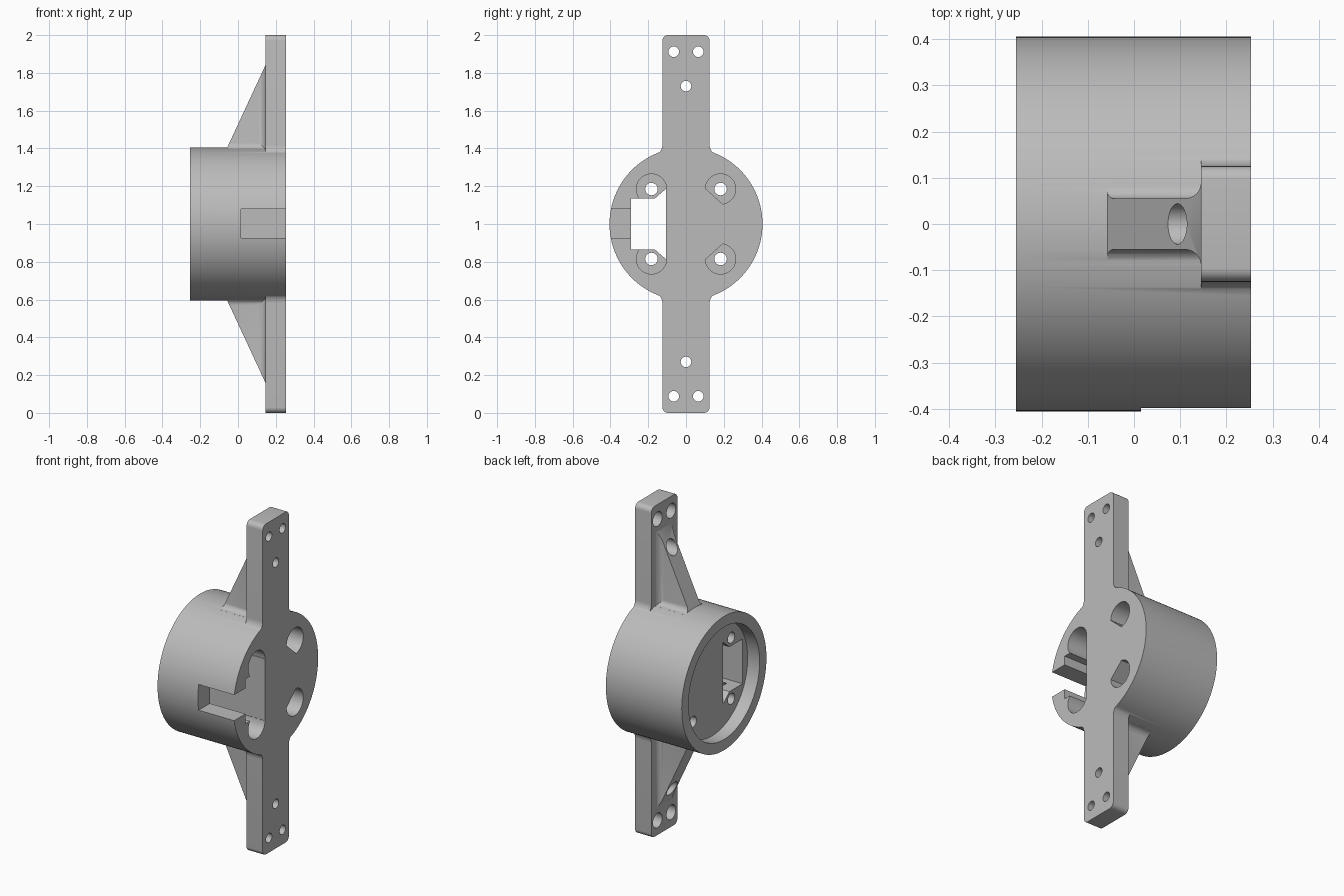
import bpy, bmesh
from math import sin, cos, pi, radians

cube = bpy.data.objects.get("Cube")
if cube:
    bpy.data.objects.remove(cube, do_unlink=True)

grey = bpy.data.materials.new("plain_grey")
grey.use_nodes = True
grey.diffuse_color = (0.5, 0.5, 0.5, 1)
grey.node_tree.nodes["Principled BSDF"].inputs["Base Color"].default_value = (0.5, 0.5, 0.5, 1)

FRONT, BACK, PLATE = 0.253, -0.255, 0.145   # x of plate face, rim, plate rear


def arc(cu, cv, r, a0, a1, n):
    return [(cu + r * cos(radians(a0 + (a1 - a0) * i / n)),
             cv + r * sin(radians(a0 + (a1 - a0) * i / n))) for i in range(n + 1)]


def circle(cu, cv, r, n=32):
    return arc(cu, cv, r, 0, 360, n)[:-1]


def prism(name, pts, axis, lo, hi):
    """Extrude a 2D outline along an axis."""
    place = {"x": lambda u, v, w: (w, u, v),
             "y": lambda u, v, w: (u, w, v),
             "z": lambda u, v, w: (u, v, w)}[axis]
    bm = bmesh.new()
    a = [bm.verts.new(place(u, v, lo)) for u, v in pts]
    b = [bm.verts.new(place(u, v, hi)) for u, v in pts]
    bm.faces.new(a)
    bm.faces.new(b[::-1])
    for i in range(len(pts)):
        j = (i + 1) % len(pts)
        bm.faces.new((a[i], b[i], b[j], a[j]))
    bmesh.ops.recalc_face_normals(bm, faces=bm.faces)
    me = bpy.data.meshes.new(name)
    bm.to_mesh(me)
    bm.free()
    me.materials.append(grey)
    ob = bpy.data.objects.new(name, me)
    bpy.context.collection.objects.link(ob)
    return ob


def combine(target, other, op):
    """Apply a boolean and remove the second object."""
    mod = target.modifiers.new("bool", "BOOLEAN")
    mod.operation, mod.object, mod.solver = op, other, "EXACT"
    other.hide_render = True
    bpy.context.view_layer.objects.active = target
    bpy.ops.object.modifier_apply(modifier=mod.name)
    bpy.data.objects.remove(other, do_unlink=True)


def mirror_v(pts, s):
    """Reflect an outline above or below the hub centre."""
    return [(u, 1 + s * (v - 1)) for u, v in pts]


# Round hub
body = prism("motor_mount", circle(0, 1, 0.405, 128), "x", BACK, FRONT)

# Two arms with rounded tips and flared roots
half = (arc(0.185, 1.42, 0.06, 232, 180, 6)
        + arc(0.095, 1.97, 0.03, 0, 90, 6))
arm = [(0.12, 1.2)] + half
arm = arm + [(-u, v) for u, v in reversed(arm)]
for s in (1, -1):
    combine(body, prism("arm", mirror_v(arm, s), "x", PLATE, FRONT), "UNION")

# Sloping ribs, with fillets against the plate and the hub
slope = [(-0.057, 1.3), (-0.057, 1.405), (PLATE, 1.84), (0.17, 1.84), (0.17, 1.3)]
side = [(-0.1, 0.055)] + arc(0.11, 0.09, 0.035, -90, 0, 6) + [(0.18, 0.09)]
plan = side + [(u, -v) for u, v in reversed(side)]
root = [(0.095, 1.33)] + arc(0.09, 1.43, 0.035, 270, 180, 6)
root = root + [(-u, v) for u, v in reversed(root)]
for s in (1, -1):
    rib = prism("rib", plan, "z", *sorted((1 + s * 0.32, 1 + s * 0.9)))
    combine(rib, prism("slope", mirror_v(slope, s), "y", -0.2, 0.2), "INTERSECT")
    combine(body, rib, "UNION")
    foot = prism("rib_foot", mirror_v(root, s), "x", -0.1, 0.16)
    combine(foot, prism("slope", mirror_v(slope, s), "y", -0.2, 0.2), "INTERSECT")
    combine(body, foot, "UNION")


def cut(pts, axis, lo, hi):
    combine(body, prism("cutter", pts, axis, lo, hi), "DIFFERENCE")


# Shallow round recess in the rear
cut(circle(0, 1, 0.34, 96), "x", -0.4, -0.175)

# Window through the hub, with slanted corners, and the side slot
top = [(-0.29, 1.135), (-0.165, 1.135), (-0.105, 1.187)]
cut(top + [(u, 2 - v) for u, v in reversed(top)], "x", -0.4, 0.4)
cut([(-0.5, 0.925), (-0.28, 0.925), (-0.28, 1.08), (-0.5, 1.08)], "x", 0.015, 0.4)

# Four deep screw pockets, flat on the inner corner, each with a screw hole
for sy in (1, -1):
    for sz in (1, -1):
        pocket = arc(0.183, 1.185, 0.08, -82, 178, 32)
        cut([(sy * u, 1 + sz * (v - 1)) for u, v in pocket], "x", -0.1, 0.4)
        cut(circle(sy * 0.183, 1 + sz * 0.185, 0.033), "x", -0.3, 0.3)

# Counterbored arm holes
for s in (1, -1):
    for y, z in ((-0.065, 0.912), (0.065, 0.912), (0, 0.73)):
        cut(circle(y, 1 + s * z, 0.028), "x", -0.4, 0.4)
        cut(circle(y, 1 + s * z, 0.044), "x", -0.4, 0.2)

bpy.ops.object.select_all(action="DESELECT")
body.select_set(True)
bpy.context.view_layer.objects.active = body
bpy.ops.object.shade_smooth_by_angle(angle=radians(30))
